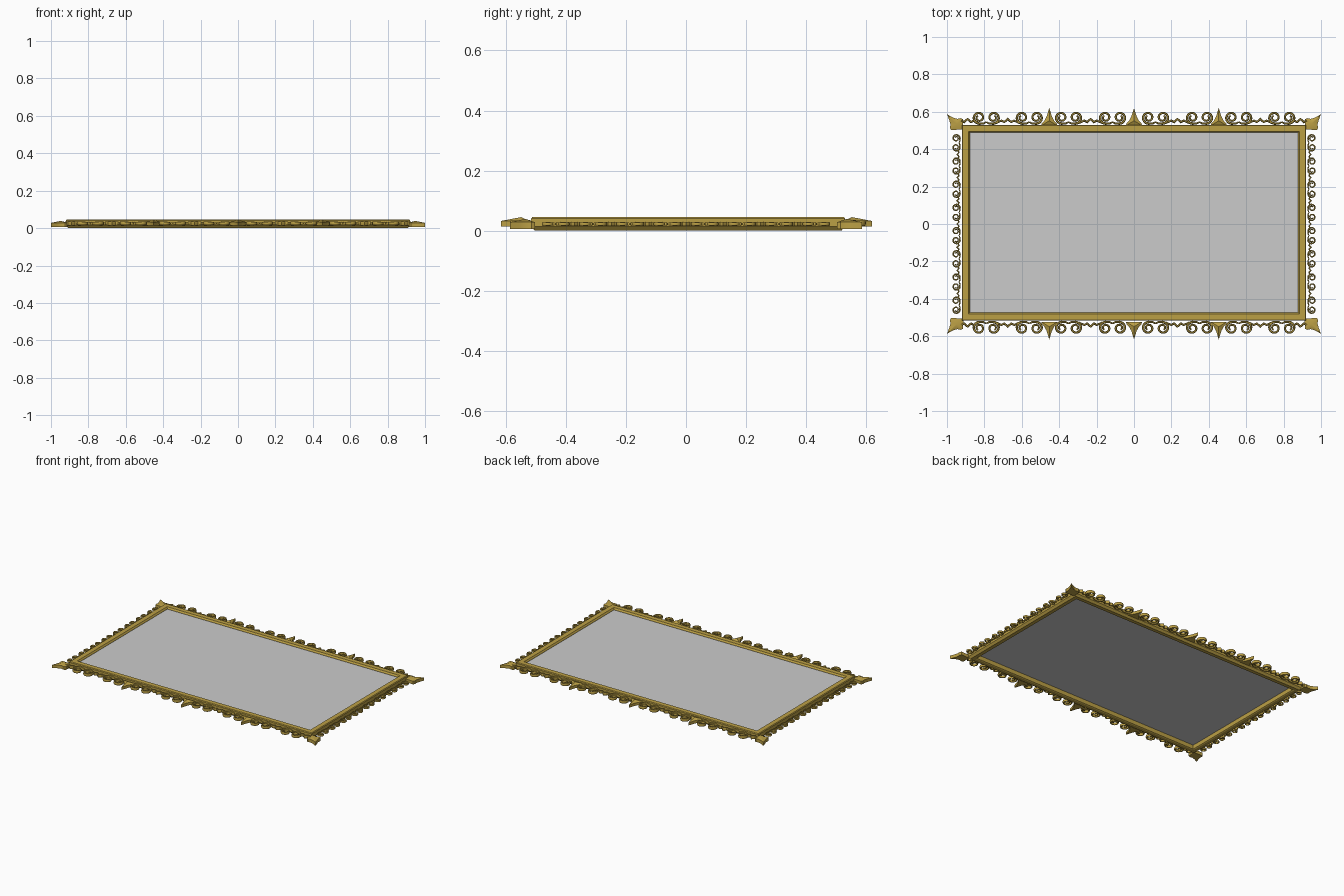
import bpy, bmesh, math
from mathutils import Matrix, Vector

if "Cube" in bpy.data.objects:
    bpy.data.objects.remove(bpy.data.objects["Cube"])

gold = bpy.data.materials.new("gold")
gold.diffuse_color = (0.50, 0.35, 0.06, 1)
gold.use_nodes = True
gold.node_tree.nodes["Principled BSDF"].inputs["Base Color"].default_value = gold.diffuse_color
CY = 0.007          # centre of the frame in y
HX, HY = 0.92, 0.523


def finish(bm, name, mat=gold, smooth=False):
    bmesh.ops.recalc_face_normals(bm, faces=bm.faces[:])
    me = bpy.data.meshes.new(name)
    bm.to_mesh(me)
    bm.free()
    ob = bpy.data.objects.new(name, me)
    bpy.context.collection.objects.link(ob)
    if mat:
        me.materials.append(mat)
    if smooth:
        bpy.context.view_layer.objects.active = ob
        ob.select_set(True)
        bpy.ops.object.shade_smooth_by_angle(angle=math.radians(35))
        ob.select_set(False)
    return ob


# Mitred frame: profile of (inset, z) swept round the rectangle
profile = [(0.012, 0.0), (0, 0.014), (0, 0.040), (0.004, 0.045),
           (0.036, 0.045), (0.042, 0.036), (0.042, 0.004), (0.036, 0.0)]
bm = bmesh.new()
rings = []
for sx, sy in ((-1, -1), (1, -1), (1, 1), (-1, 1)):
    rings.append([bm.verts.new((sx * (HX - i), CY + sy * (HY - i), z)) for i, z in profile])
for a in range(4):
    r, s = rings[a], rings[(a + 1) % 4]
    for k in range(len(profile)):
        j = (k + 1) % len(profile)
        bm.faces.new((r[k], r[j], s[j], s[k]))
finish(bm, "frame")

# Flat pane
bm = bmesh.new()
px, py = HX - 0.04, HY - 0.04
bm.faces.new([bm.verts.new((sx * px, CY + sy * py, 0.032))
              for sx, sy in ((-1, -1), (1, -1), (1, 1), (-1, 1))])
finish(bm, "pane", None)


# Solid ornament: outline with straight sides, raised to an apex
def boss(name, outline, apex, z0, z1, z2, matrix):
    bm = bmesh.new()
    low = [bm.verts.new((x, y, z0)) for x, y in outline]
    mid = [bm.verts.new((x, y, z1)) for x, y in outline]
    top = bm.verts.new((apex[0], apex[1], z2))
    bm.faces.new(low)
    n = len(outline)
    for i in range(n):
        j = (i + 1) % n
        bm.faces.new((low[i], low[j], mid[j], mid[i]))
        bm.faces.new((mid[i], mid[j], top))
    bm.transform(matrix)
    finish(bm, name, smooth=True)


# Concave pointed spikes along the long sides
half = [(0.043, -0.004), (0.040, 0.008), (0.026, 0.022), (0.014, 0.045), (0.007, 0.068)]
spike = half + [(0, 0.09)] + [(-x, y) for x, y in reversed(half)]
for sy, label in ((1, "back"), (-1, "front")):
    base = 0.530 if sy > 0 else -0.527
    for i, x in enumerate((-0.453, 0, 0.453)):
        m = Matrix.Translation((x, base, 0)) @ Matrix.Diagonal((1, sy, 1, 1))
        boss(f"{label}_spike_{i + 1}", spike, (0, 0.022), 0.013, 0.032, 0.045, m)

# Corner ornaments, mirrored into the four corners
corner = [(0.912, 0.505), (0.978, 0.503), (0.984, 0.515), (0.981, 0.532), (0.988, 0.556),
          (1.0, 0.587), (0.968, 0.569), (0.945, 0.562), (0.926, 0.566), (0.914, 0.560)]
for sx in (-1, 1):
    for sy in (-1, 1):
        boss(f"corner_{'left' if sx < 0 else 'right'}_{'back' if sy > 0 else 'front'}",
             corner, (0.947, 0.535), 0.006, 0.028, 0.039, Matrix.Diagonal((sx, sy, 1, 1)))


# Scroll curl: short tail, then a tightening spiral; s mirrors it
def curl(m, s, k):
    pts = [(m, 0.012 * k, 0.6), (m + s * 0.016 * k, 0.004 * k, 0.9)]
    n = 26
    for i in range(n + 1):
        t = i / n
        a = math.radians(-90 + 510 * t)
        r = (0.032 - 0.021 * t) * k
        pts.append((m + s * (0.038 * k + r * math.cos(a)), 0.036 * k + r * math.sin(a),
                    1.1 - 0.35 * t))
    return pts


# Pointed ribbon linking neighbouring scrolls
def peak(p, w, k):
    return [(p - w, 0.006 * k, 0.7), (p - 0.55 * w, 0.020 * k, 1.0), (p - 0.3 * w, 0.012 * k, 1.1),
            (p, 0.028 * k, 1.2),
            (p + 0.3 * w, 0.012 * k, 1.1), (p + 0.55 * w, 0.020 * k, 1.0), (p + w, 0.006 * k, 0.7)]


def strip(name, pairs, peaks, w, k, matrix):
    cu = bpy.data.curves.new(name, 'CURVE')
    cu.dimensions = '3D'
    cu.bevel_depth = 0.0062 * k
    cu.bevel_resolution = 1
    cu.use_fill_caps = True
    lines = [curl(m, s, k) for m in pairs for s in (-1, 1)] + [peak(p, w, k) for p in peaks]
    for pts in lines:
        sp = cu.splines.new('POLY')
        sp.points.add(len(pts) - 1)
        for q, (u, v, r) in zip(sp.points, pts):
            q.co = (u, v, 0, 1)
            q.radius = r
    ob = bpy.data.objects.new(name, cu)
    bpy.context.collection.objects.link(ob)
    cu.materials.append(gold)
    # stretch the tube vertically, then bake into a mesh in place
    bpy.context.view_layer.objects.active = ob
    ob.select_set(True)
    bpy.ops.object.convert(target='MESH')
    ob = bpy.context.view_layer.objects.active
    ob.data.transform(matrix @ Matrix.Diagonal((1, 1, 1.7, 1)))
    if matrix.determinant() < 0:
        ob.data.flip_normals()
    bpy.ops.object.shade_smooth_by_angle(angle=math.radians(40))
    ob.select_set(False)


# Long scroll strips, front and back
pairs = [s * p for p in (0.115, 0.35, 0.56, 0.79) for s in (-1, 1)]
peaks = [s * p for p in (0.2325, 0.675, 0.89) for s in (-1, 1)]
for sy, label, base in ((1, "back", 0.533), (-1, "front", -0.520)):
    m = Matrix.Translation((0, base, 0.025)) @ Matrix.Diagonal((1, sy, 1, 1))
    strip(f"{label}_scrolls", pairs, peaks, 0.062, 1.0, m)

# Short, finer scroll strips at left and right
pairs = [0.124 * (i - 3.5) for i in range(8)]
peaks = [0.124 * (i - 4) for i in range(1, 8)]
for sx, label in ((-1, "left"), (1, "right")):
    m = (Matrix.Translation((sx * 0.928, 0, 0.022)) @ Matrix.Diagonal((sx, 1, 1, 1))
         @ Matrix(((0, 1, 0, 0), (1, 0, 0, 0), (0, 0, 1, 0), (0, 0, 0, 1))))
    strip(f"{label}_scrolls", pairs, peaks, 0.036, 0.64, m)
